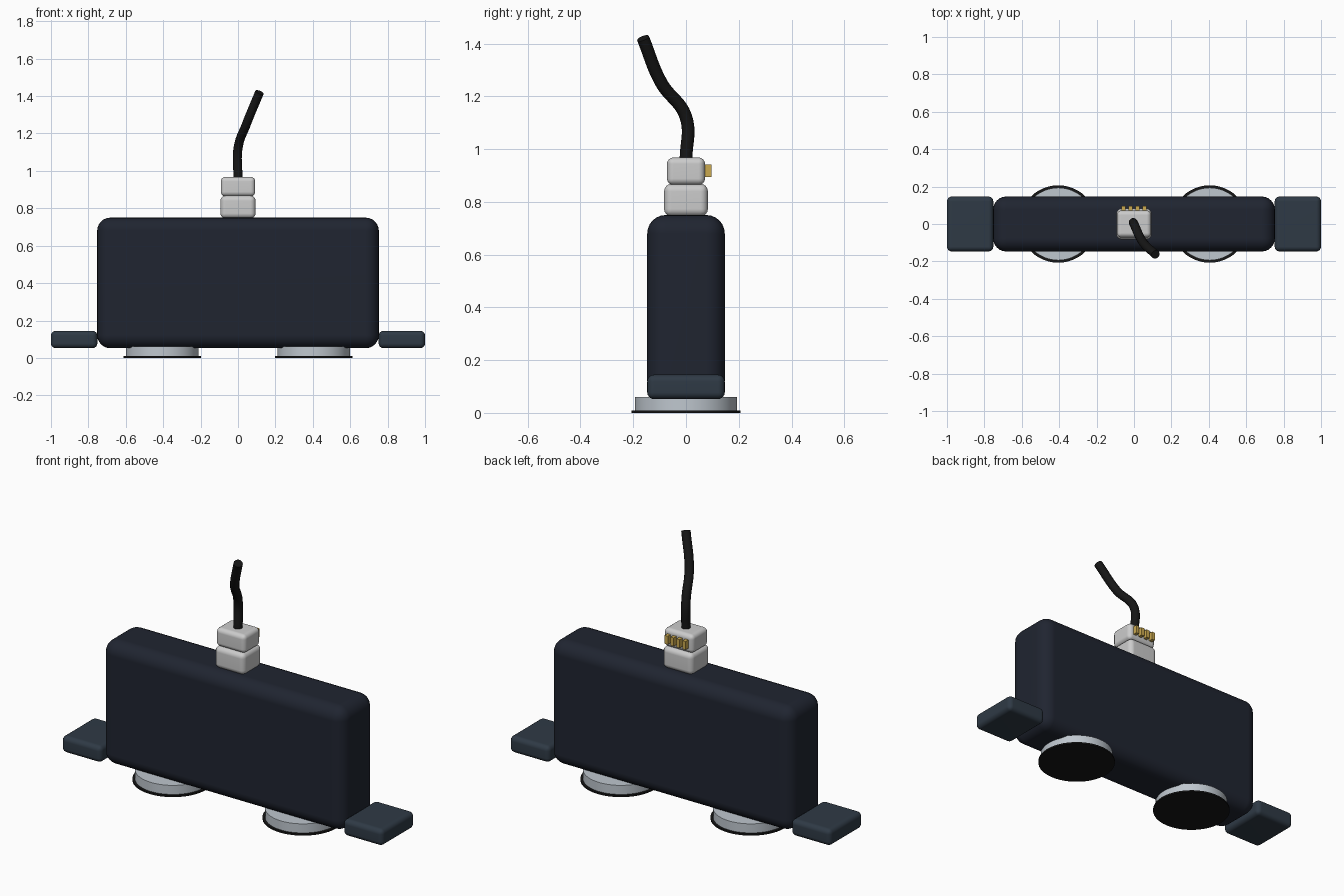
import bpy, math

if "Cube" in bpy.data.objects:
    bpy.data.objects.remove(bpy.data.objects["Cube"])


def material(name, rgb):
    m = bpy.data.materials.new(name)
    m.diffuse_color = (*rgb, 1)
    m.use_nodes = True
    m.node_tree.nodes["Principled BSDF"].inputs["Base Color"].default_value = m.diffuse_color
    return m


NAVY = material("navy_shell", (0.014, 0.018, 0.030))
SLATE = material("slate_plastic", (0.028, 0.042, 0.060))
STEEL = material("steel", (0.52, 0.57, 0.62))
WHITE = material("white_plastic", (0.72, 0.72, 0.74))
RUBBER = material("black_rubber", (0.008, 0.008, 0.008))
GOLD = material("gold", (0.60, 0.40, 0.08))


def finish(ob, name, mat):
    ob.name = name
    ob.data.materials.append(mat)
    return ob


def box(name, lo, hi, mat, bevel=0.0, segments=4):
    """Box between two corners, with rounded edges."""
    bpy.ops.mesh.primitive_cube_add(size=1, location=[(a + b) / 2 for a, b in zip(lo, hi)])
    ob = finish(bpy.context.object, name, mat)
    ob.scale = [b - a for a, b in zip(lo, hi)]
    bpy.ops.object.transform_apply(location=False, rotation=False, scale=True)
    if bevel:
        mod = ob.modifiers.new("rounding", 'BEVEL')
        mod.width, mod.segments = bevel, segments
        bpy.ops.object.shade_smooth()
        ob.modifiers.new("flat_faces", 'WEIGHTED_NORMAL')
    return ob


def disc(name, x, radius, z0, z1, mat):
    bpy.ops.mesh.primitive_cylinder_add(vertices=48, radius=radius, depth=z1 - z0,
                                        location=(x, 0, (z0 + z1) / 2))
    finish(bpy.context.object, name, mat)
    bpy.ops.object.shade_smooth_by_angle(angle=math.radians(40))


# Main shell
box("main_body", (-0.753, -0.147, 0.052), (0.753, 0.147, 0.75), NAVY, 0.07, 6)

# Side tabs and round base pads
for side, s in (("left", -1), ("right", 1)):
    xs = sorted((s * 0.752, s * 1.0))
    box(side + "_tab", (xs[0], -0.147, 0.052), (xs[1], 0.147, 0.145), SLATE, 0.026)
    disc(side + "_pad", s * 0.405, 0.194, 0.008, 0.06, STEEL)
    disc(side + "_pad_rubber", s * 0.405, 0.207, 0.0, 0.009, RUBBER)

# Connector: socket, plug and contact pins at the back
box("socket", (-0.094, -0.083, 0.745), (0.094, 0.083, 0.868), WHITE, 0.028)
box("plug", (-0.092, -0.072, 0.864), (0.092, 0.072, 0.968), WHITE, 0.024)
for i in range(4):
    x = (i - 1.5) * 0.037
    box(f"contact_pin_{i + 1}", (x - 0.01, 0.05, 0.895), (x + 0.01, 0.097, 0.942), GOLD)

# Cable rising from the plug
path = [(0, 0, 0.96), (0, 0, 1.12), (0.045, -0.093, 1.25), (0.115, -0.163, 1.42)]
curve = bpy.data.curves.new("cable", 'CURVE')
curve.dimensions = '3D'
curve.bevel_depth, curve.bevel_resolution = 0.024, 4
curve.resolution_u = 12
curve.use_fill_caps = True
spline = curve.splines.new('BEZIER')
spline.bezier_points.add(len(path) - 1)
for p, co in zip(spline.bezier_points, path):
    p.co = co
    p.handle_left_type = p.handle_right_type = 'AUTO'
cable = bpy.data.objects.new("cable", curve)
bpy.context.collection.objects.link(cable)
finish(cable, "cable", RUBBER)
